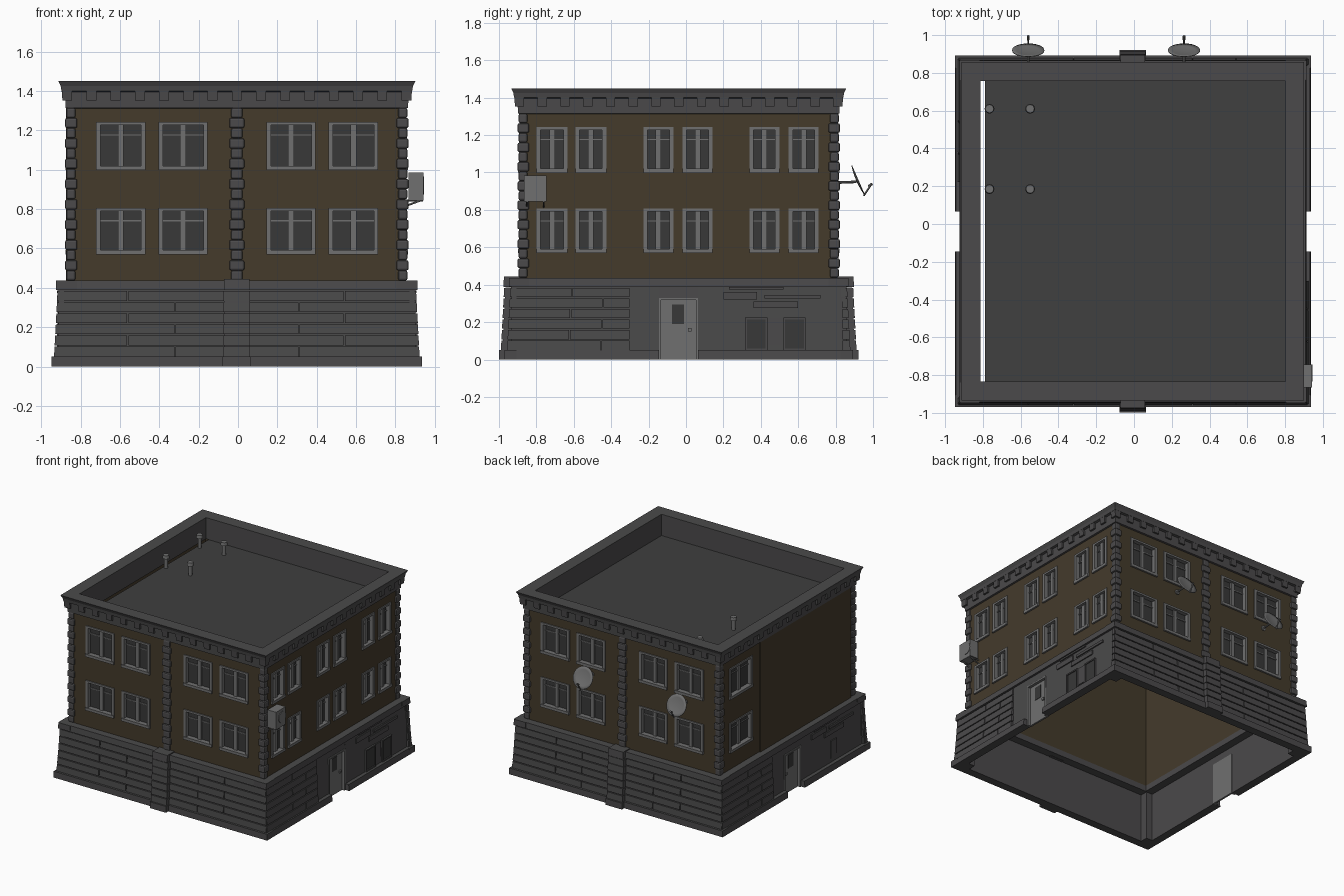
import bpy, bmesh, math
from mathutils import Vector, Matrix

if "Cube" in bpy.data.objects:
    bpy.data.objects.remove(bpy.data.objects["Cube"])

CX, CY = -0.006, -0.039           # centre of the building
HALF = {'x': 0.857, 'y': 0.846}   # half size of the upper walls
SIDES = {'front': ('y', -1), 'back': ('y', 1), 'right': ('x', 1), 'left': ('x', -1)}


def mat(name, c):
    m = bpy.data.materials.new(name)
    m.diffuse_color = (*c, 1)
    m.use_nodes = True
    m.node_tree.nodes["Principled BSDF"].inputs["Base Color"].default_value = m.diffuse_color
    return m


PLASTER = mat('brown_plaster', (0.058, 0.043, 0.024))
STONE = mat('dark_stone', (0.07, 0.068, 0.07))
GLASS = mat('dark_glass', (0.04, 0.04, 0.04))
LIGHT = mat('light_grey', (0.16, 0.16, 0.16))
ROOF = mat('roof_grey', (0.05, 0.05, 0.05))
parts = {}


def part(name, m=STONE):
    if name not in parts:
        parts[name] = (bmesh.new(), m)
    return parts[name][0]


def pt(side, u, z, off):
    """u runs along the side, off is the distance outward from the upper wall."""
    ax, s = SIDES[side]
    d = s * (HALF[ax] + off)
    return (u, CY + d, z) if ax == 'y' else (CX + d, u, z)


def box(bm, side, u0, u1, z0, z1, a, b, b_top=None):
    bt = b if b_top is None else b_top
    v = [bm.verts.new(pt(side, u, z, o)) for z, out in ((z0, b), (z1, bt))
         for u, o in ((u0, a), (u1, a), (u1, out), (u0, out))]
    for f in ((0, 1, 2, 3), (4, 5, 6, 7), (0, 1, 5, 4), (1, 2, 6, 5), (2, 3, 7, 6), (3, 0, 4, 7)):
        bm.faces.new([v[i] for i in f])


def cyl(bm, a, b, r1, r2=None, n=12):
    a, b = Vector(a), Vector(b)
    rot = (b - a).to_track_quat('Z', 'Y').to_matrix().to_4x4()
    bmesh.ops.create_cone(bm, cap_ends=True, segments=n, radius1=r1, radius2=r1 if r2 is None else r2,
                          depth=(b - a).length, matrix=Matrix.Translation((a + b) / 2) @ rot)


def ends(side, off):
    """Start and end of a side when its neighbours stand out by off."""
    c, h = (CX, HALF['x']) if SIDES[side][0] == 'y' else (CY, HALF['y'])
    return c - h - off, c + h + off


# upper walls with window openings, and a plain inner lining
ROWS = [(0.57, 0.807), (0.998, 1.243)]
FB = [(-0.722, -0.47), (-0.404, -0.154), (0.145, 0.395), (0.46, 0.712)]
RIGHT = [(-0.799, -0.633), (-0.591, -0.426), (-0.228, -0.067), (-0.018, 0.143), (0.339, 0.499), (0.549, 0.709)]
WINDOWS = {'front': FB, 'back': FB, 'right': RIGHT, 'left': [(0.40, 0.69)]}


def window(side, u0, u1, z0, z1):
    fr, gl, t = part('window_frames', LIGHT), part('window_glass', GLASS), 0.022
    for a, b in ((u0, u0 + t), (u1 - t, u1)):
        box(fr, side, a, b, z0, z1, -0.035, 0.008)
    box(fr, side, u0, u1, z1 - t * 0.7, z1, -0.035, 0.008)
    box(fr, side, u0, u1, z0, z0 + t, -0.035, 0.014)
    m = (u0 + u1) / 2
    box(fr, side, m - 0.015, m + 0.015, z0, z1, -0.035, -0.012)
    box(fr, side, u0, u1, z1 - 0.07, z1 - 0.063, -0.035, -0.018)
    box(gl, side, u0, u1, z0, z1, -0.035, -0.025)


wall, lining = part('upper_walls', PLASTER), part('inner_lining', PLASTER)
for side, cols in WINDOWS.items():
    e0, e1 = ends(side, 0)
    us = [e0] + [u for c in cols for u in c] + [e1]
    zs = [0.41] + [z for r in ROWS for z in r] + [1.32]
    for i in range(len(us) - 1):
        for j in range(len(zs) - 1):
            if i % 2 and j % 2:
                window(side, us[i], us[i + 1], zs[j], zs[j + 1])
            else:
                wall.faces.new([wall.verts.new(pt(side, u, z, 0)) for u, z in (
                    (us[i], zs[j]), (us[i + 1], zs[j]), (us[i + 1], zs[j + 1]), (us[i], zs[j + 1]))])
    i0, i1 = ends(side, -0.04)
    lining.faces.new([lining.verts.new(pt(side, u, z, -0.04)) for u, z in (
        (i0, 0.42), (i1, 0.42), (i1, 1.28), (i0, 1.28))])
box(part('blank_wall_panel', PLASTER), 'left', -0.83, 0.31, 0.43, 1.315, 0.001, 0.01)

# plinth: core, base course, top course
DOOR = (-0.145, 0.065)
core, base, cap = part('plinth_core'), part('plinth_base'), part('plinth_cap')
for side in SIDES:
    e0, e1 = ends(side, 0.05)
    b0, b1 = ends(side, 0.085)
    c0, c1 = ends(side, 0.062)
    if side in ('front', 'back'):
        box(core, side, e0, e1, 0, 0.4, 0.02, 0.052, 0.045)
        box(base, side, b0, b1, 0, 0.05, 0.02, 0.085)
    else:
        for a, b, p, q in ((e0, DOOR[0], b0, DOOR[0]), (DOOR[1], e1, DOOR[1], b1)):
            box(core, side, a, b, 0, 0.4, 0.02, 0.052, 0.045)
            box(base, side, p, q, 0, 0.05, 0.02, 0.085, 0.08)
        box(core, side, *DOOR, 0.33, 0.4, 0.02, 0.046, 0.045)
        # inner corner posts
        for u in ends(side, -0.01):
            box(part('inner_posts'), side, u - 0.03, u + 0.03, 0, 0.4, -0.035, 0.03)
    box(cap, side, c0, c1, 0.39, 0.437, -0.045, 0.062, 0.058)

# plinth stone courses with staggered joints
bricks = part('plinth_bricks')
STEP = 0.0563


def course(side, k, cuts):
    z0 = 0.052 + k * STEP
    for a, b in zip(cuts, cuts[1:]):
        box(bricks, side, a + 0.003, b - 0.003, z0, z0 + STEP - 0.007, 0.03,
            0.072 - 0.003 * k, 0.069 - 0.003 * k)


for k in range(6):
    o = 0.070 - 0.003 * k
    for side in ('front', 'back'):
        e0, e1 = ends(side, o)
        course(side, k, [e0, -0.56 if k % 2 else -0.32, CX, 0.54 if k % 2 else 0.31, e1])
    e0, e1 = ends('right', o)
    j = 0.33 if k % 2 else 0.5
    course('right', k, [e0, e0 + j, -0.3])
    course('right', k, [e1 - 0.035, e1])
    course('left', k, [0.22, e1 - j, e1])
    course('left', k, [e0, e0 + 0.035])

# worn stones left on the plain patches of the plinth
for u0, u1, z0, z1 in ((0.23, 0.52, 0.375, 0.387), (0.2, 0.38, 0.32, 0.36), (0.36, 0.6, 0.275, 0.31),
                       (0.42, 0.72, 0.325, 0.345), (0.44, 0.51, 0.08, 0.22)):
    box(bricks, 'right', u0, u1, z0, z1, 0.03, 0.056)
    box(bricks, 'left', 2 * CY - u1, 2 * CY - u0, z0, z1, 0.03, 0.056)

# central pilasters, coursed like the plinth
pil = part('plinth_pilasters')
for side in ('front', 'back'):
    box(pil, side, -0.078, 0.064, 0, 0.05, 0.03, 0.114)
    box(pil, side, -0.072, 0.058, 0.05, 0.385, 0.03, 0.095, 0.08)
    for k in range(6):
        z0 = 0.052 + k * STEP
        box(pil, side, -0.076, 0.062, z0, z0 + STEP - 0.007, 0.03, 0.105 - 0.003 * k, 0.102 - 0.003 * k)
    box(pil, side, -0.072, 0.058, 0.388, 0.445, 0.0, 0.092, 0.088)

# doors and basement windows
door, glass = part('doors', LIGHT), part('window_glass', GLASS)
for side in ('right', 'left'):
    box(door, side, DOOR[0], DOOR[1], 0, 0.33, 0.015, 0.03)
    for a, b in ((DOOR[0], DOOR[0] + 0.012), (DOOR[1] - 0.012, DOOR[1])):
        box(door, side, a, b, 0, 0.33, 0.02, 0.052)
    box(door, side, *DOOR, 0.318, 0.33, 0.02, 0.052)
    box(glass, side, -0.075, -0.012, 0.19, 0.295, 0.02, 0.033)
    box(door, side, 0.012, 0.03, 0.15, 0.168, 0.02, 0.042)
for u0, u1 in ((0.315, 0.435), (0.52, 0.64)):
    box(glass, 'right', u0 + 0.008, u1 - 0.008, 0.06, 0.215, 0.03, 0.054)
    fr = part('basement_window_frames')
    for a, b in ((u0, u0 + 0.01), (u1 - 0.01, u1)):
        box(fr, 'right', a, b, 0.05, 0.225, 0.03, 0.062)
    for z in (0.05, 0.215):
        box(fr, 'right', u0, u1, z, z + 0.01, 0.03, 0.062)

# rounded quoin stones at corners and mid-facade
quoin = part('quoins')
N = 17
H = (1.315 - 0.437) / N
for i in range(N):
    z0, o = 0.437 + i * H, 0.016 if i % 2 else 0.01
    w = 0.062 if i % 2 else 0.047
    for side in ('front', 'back'):
        e0, e1 = ends(side, o)
        box(quoin, side, e0, e0 + w, z0, z0 + H, -0.035, o)
        box(quoin, side, e1 - w, e1, z0, z0 + H, -0.035, o)
        box(quoin, side, CX - w * 0.62, CX + w * 0.62, z0, z0 + H, -0.02, o)
    for side in ('left', 'right'):
        e0, e1 = ends(side, 0)
        box(quoin, side, e0, e0 + w - o, z0, z0 + H, -0.035, o)
        box(quoin, side, e1 - w + o, e1, z0, z0 + H, -0.035, o)

# cornice and parapet, swept round the plan
bm = part('cornice_parapet')
profile = [(0, 1.312), (0.013, 1.315), (0.017, 1.395), (0.034, 1.40), (0.038, 1.425), (0.05, 1.45),
           (-0.05, 1.45), (-0.05, 1.28)]
rings = [[bm.verts.new((CX + sx * (HALF['x'] + o), CY + sy * (HALF['y'] + o), z))
          for sx, sy in ((-1, -1), (1, -1), (1, 1), (-1, 1))] for o, z in profile]
for r, s in zip(rings, rings[1:]):
    for i in range(4):
        bm.faces.new((r[i], r[(i + 1) % 4], s[(i + 1) % 4], s[i]))
for side in SIDES:
    e0, e1 = ends(side, 0.03)
    n = 15
    for i in range(n):
        u = e0 + (e1 - e0 - 0.05) * i / (n - 1)
        box(part('cornice_dentils'), side, u, u + 0.05, 1.352, 1.4, 0.01, 0.029, 0.033)

# roof deck (with its narrow slot on the left) and vent pipes
bm = part('roof_deck', ROOF)
bm.faces.new([bm.verts.new((x, y, 1.28)) for x, y in
              ((-0.79, -0.835), (0.801, -0.835), (0.801, 0.757), (-0.79, 0.757))])
for x in (-0.765, -0.55):
    for y in (0.185, 0.61):
        cyl(part('roof_vents', LIGHT), (x, y, 1.28), (x, y, 1.36), 0.014)
        cyl(part('roof_vents', LIGHT), (x, y, 1.36), (x, y, 1.385), 0.026, 0.022)

# air conditioner on brackets
ac = part('air_conditioner', LIGHT)
box(ac, 'right', -0.865, -0.745, 0.845, 0.985, 0.015, 0.091)
cyl(ac, (0.938, -0.79, 0.92), (0.946, -0.79, 0.92), 0.045, n=20)
for y in (-0.85, -0.76):
    cyl(ac, (0.85, y, 0.815), (0.93, y, 0.845), 0.005, n=6)
    cyl(ac, (0.84, y, 0.845), (0.94, y, 0.845), 0.005, n=6)

# satellite dishes on the back wall
for x in (-0.56, 0.265):
    dish, arm = part('satellite_dishes', LIGHT), part('dish_mounts', LIGHT)
    M = Matrix.Translation((x, 0.914, 0.957)) @ Vector((0, 0.917, 0.4)).to_track_quat('Z', 'Y').to_matrix().to_4x4()
    prev = [dish.verts.new(M @ Vector((0, 0, 0)))] * 24
    for r in (0.03, 0.06, 0.085):
        cur = [dish.verts.new(M @ Vector((r * math.cos(a), r * math.sin(a), 1.2 * r * r)))
               for a in (math.tau * i / 24 for i in range(24))]
        for i in range(24):
            j = (i + 1) % 24
            dish.faces.new((prev[i], cur[i], cur[j]) if r == 0.03 else (prev[i], cur[i], cur[j], prev[j]))
        prev = cur
    cyl(arm, (x, 0.79, 0.945), (x, 0.912, 0.95), 0.007, n=8)
    cyl(arm, (x, 0.805, 0.945), (x, 0.815, 0.945), 0.02)
    cyl(arm, (x, 0.95, 0.875), (x, 0.99, 0.935), 0.005, n=6)
    cyl(arm, (x, 0.975, 0.925), (x, 0.996, 0.94), 0.007, n=8)

# turn every part into an object
for name, (bm, m) in parts.items():
    bmesh.ops.recalc_face_normals(bm, faces=bm.faces)
    me = bpy.data.meshes.new(name)
    bm.to_mesh(me)
    bm.free()
    me.materials.append(m)
    ob = bpy.data.objects.new(name, me)
    bpy.context.collection.objects.link(ob)
    if name == 'quoins':
        bev = ob.modifiers.new('rounding', 'BEVEL')
        bev.width, bev.segments = 0.01, 2
    if name == 'satellite_dishes':
        ob.modifiers.new('thickness', 'SOLIDIFY').thickness = 0.004
        me.shade_smooth()
